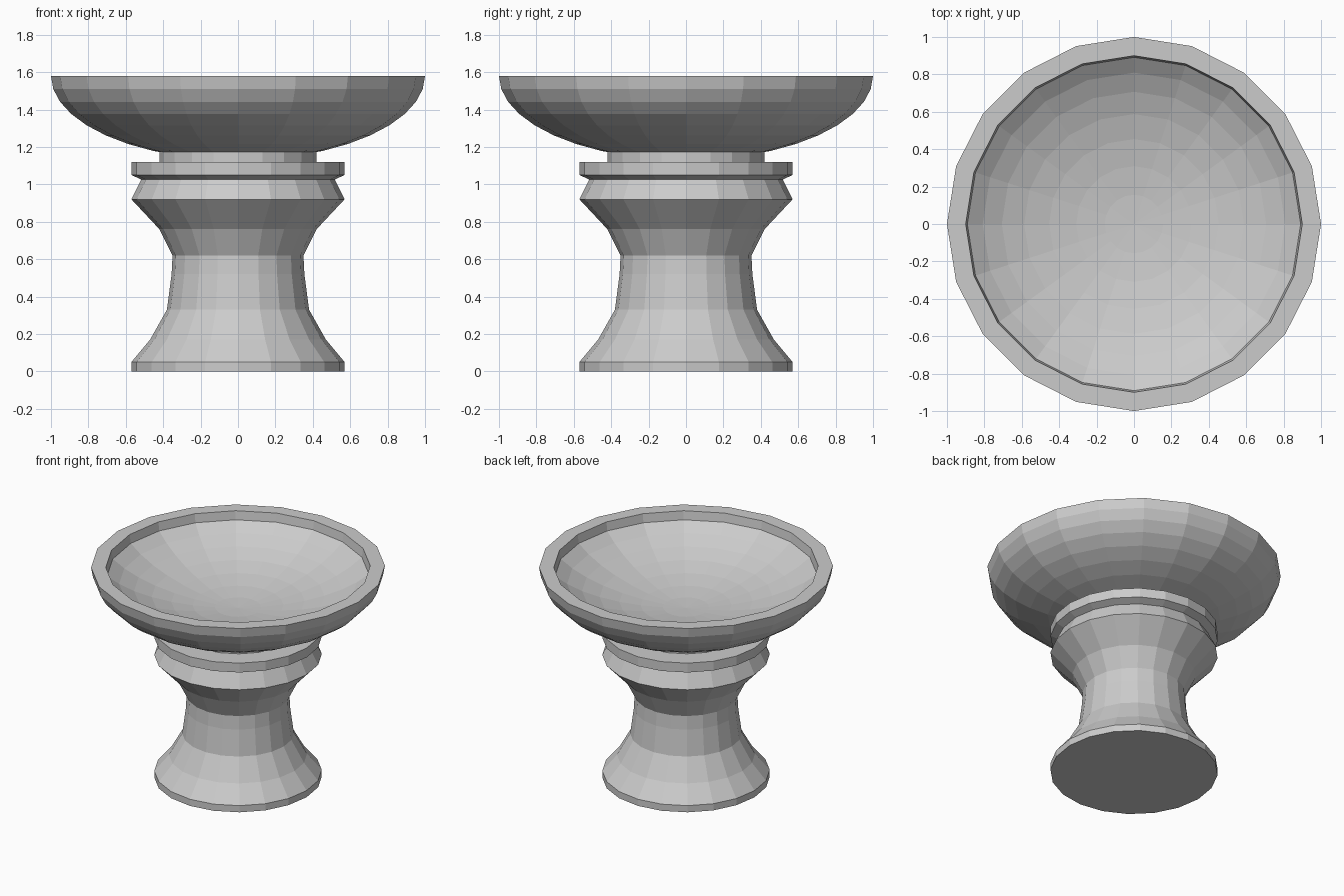
import bpy, bmesh, math

SIDES = 20
cube = bpy.data.objects.get("Cube")
if cube:
    bpy.data.objects.remove(cube, do_unlink=True)

stone = bpy.data.materials.new("grey_stone")
stone.use_nodes = True
colour = (0.6, 0.6, 0.6, 1)
stone.diffuse_color = colour
stone.node_tree.nodes["Principled BSDF"].inputs["Base Color"].default_value = colour


def lathe(name, profile):
    """Revolve (radius, height) points around z; radius 0 makes a pole."""
    bm = bmesh.new()
    rings = []
    for r, z in profile:
        if r == 0:
            rings.append([bm.verts.new((0, 0, z))] * SIDES)
        else:
            angles = [math.tau * i / SIDES for i in range(SIDES)]
            rings.append([bm.verts.new((r * math.cos(a), r * math.sin(a), z)) for a in angles])
    for low, high in zip(rings, rings[1:]):
        for i in range(SIDES):
            j = (i + 1) % SIDES
            corners = dict.fromkeys((low[i], low[j], high[j], high[i]))
            bm.faces.new(list(corners))
    bmesh.ops.recalc_face_normals(bm, faces=bm.faces)
    mesh = bpy.data.meshes.new(name)
    bm.to_mesh(mesh)
    bm.free()
    mesh.materials.append(stone)
    obj = bpy.data.objects.new(name, mesh)
    bpy.context.collection.objects.link(obj)
    return obj


# Pedestal with flared foot, waist and collar
lathe("pedestal", [
    (0, 0), (0.57, 0), (0.57, 0.05), (0.47, 0.17), (0.38, 0.33), (0.355, 0.52),
    (0.35, 0.62), (0.42, 0.76), (0.57, 0.92), (0.515, 1.03), (0, 1.03)])

# Collar plate and the neck under the bowl
lathe("collar", [(0, 1.02), (0.515, 1.025), (0.57, 1.05), (0.57, 1.12), (0, 1.12)])
lathe("neck", [(0, 1.11), (0.42, 1.11), (0.42, 1.18), (0, 1.18)])

# Bowl: flattened half sphere outside, shallower hollow inside, flat rim
RIM, DEPTH, STEPS, FLOOR_LIFT = 1.58, 0.45, 10, 0.14


def arc(k, lift=0):
    a = k * math.pi / 2 / STEPS
    return (math.cos(a) if k < STEPS else 0, RIM - DEPTH * math.sin(a) + lift)


outside = [arc(k) for k in range(STEPS, -1, -1)]
inside = [arc(k, FLOOR_LIFT) for k in range(3, STEPS + 1)]
lathe("bowl", outside + [(0.9, RIM)] + inside)
